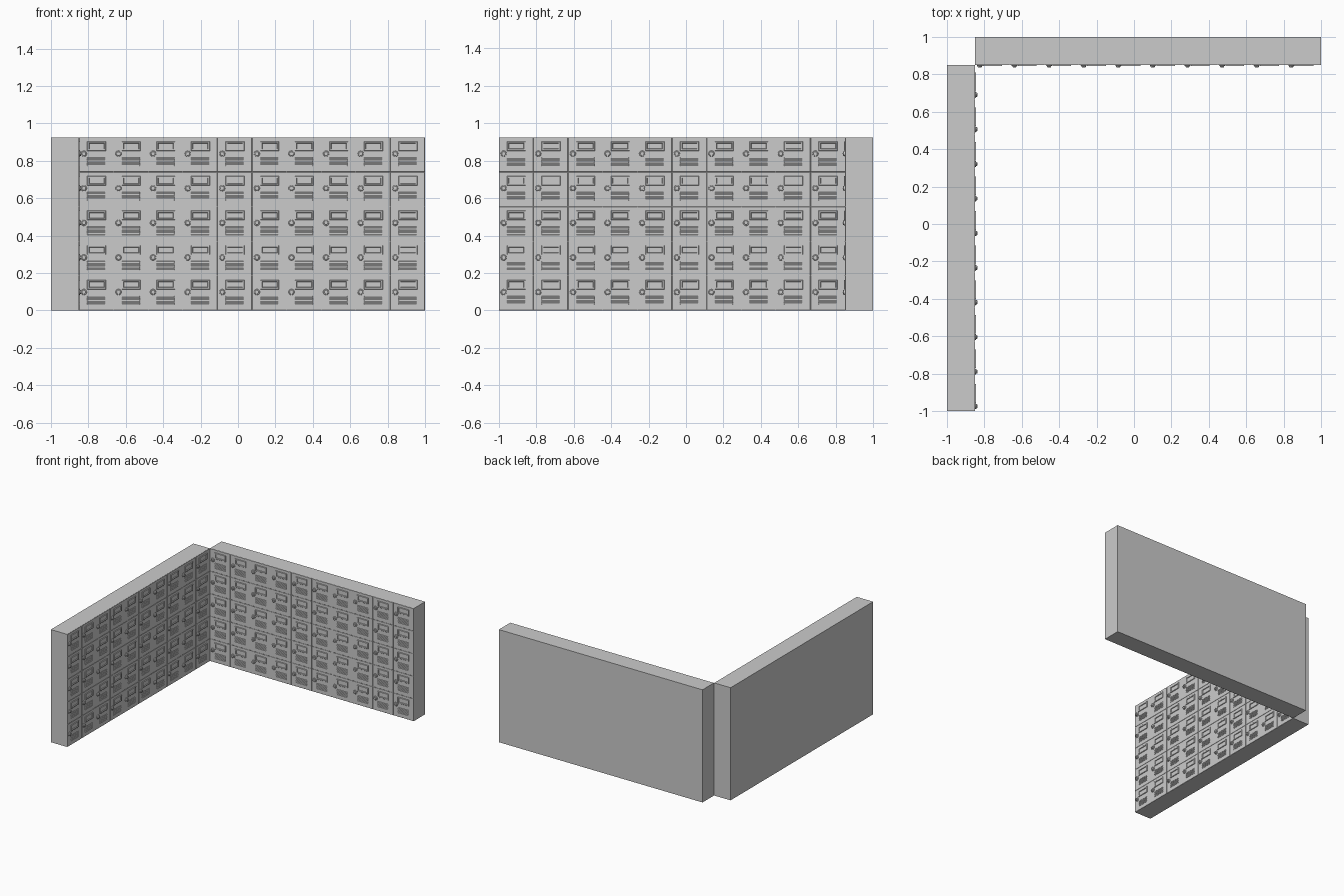
import bpy, bmesh, math
from mathutils import Matrix

if "Cube" in bpy.data.objects:
    bpy.data.objects.remove(bpy.data.objects["Cube"])

CELL, COLS, ROWS, DEPTH = 0.185, 10, 5, 0.15
W, H = CELL * COLS, CELL * ROWS


def rect(cx, cz, hw, hh, out):
    return [(cx + sx * hw, -out, cz + sz * hh)
            for sx, sz in ((-1, -1), (1, -1), (1, 1), (-1, 1))]


def circle(cx, cz, r, out, n=20):
    return [(cx + r * math.cos(2 * math.pi * i / n), -out,
             cz + r * math.sin(2 * math.pi * i / n)) for i in range(n)]


def loft(bm, rings):
    """Skin consecutive rings going outwards (towards -y) and cap the last."""
    loops = [[bm.verts.new(p) for p in ring] for ring in rings]
    n = len(loops[0])
    for a, b in zip(loops, loops[1:]):
        for i in range(n):
            j = (i + 1) % n
            bm.faces.new((a[i], a[j], b[j], b[i]))
    bm.faces.new(loops[-1])


def door(bm):
    c = CELL / 2
    loft(bm, [rect(c, c, c - 0.0008, c - 0.0008, -0.003),
              rect(c, c, c - 0.0008, c - 0.0008, -0.0008),
              rect(c, c, c - 0.0016, c - 0.0016, 0)])


def label_frame(bm):
    x, z = 0.094, 0.138
    loft(bm, [rect(x, z, hw, hh, o) for hw, hh, o in (
        (0.050, 0.025, 0), (0.050, 0.025, 0.004), (0.048, 0.023, 0.006),
        (0.041, 0.016, 0.006), (0.039, 0.014, 0.001))])


def knob(bm):
    x, z = 0.026, 0.098
    loft(bm, [circle(x, z, r, o) for r, o in (
        (0.016, 0), (0.016, 0.003), (0.0145, 0.0045), (0.0115, 0.0045),
        (0.0115, 0.010), (0.010, 0.0115))])
    # turning grip across the knob
    loft(bm, [rect(x, z, 0.009, 0.002, 0.011), rect(x, z, 0.009, 0.002, 0.014)])


def louvres(bm):
    for i in range(8):
        z = 0.034 + i * 0.006
        loft(bm, [rect(0.092, z, 0.048, 0.002, 0),
                  rect(0.092, z - 0.001, 0.047, 0.001, 0.002)])


def add(name, build, matrix, repeat=True, smooth=False):
    bm = bmesh.new()
    build(bm)
    me = bpy.data.meshes.new(name)
    bm.to_mesh(me)
    bm.free()
    ob = bpy.data.objects.new(name, me)
    bpy.context.collection.objects.link(ob)
    ob.matrix_world = matrix
    if smooth:
        bpy.context.view_layer.objects.active = ob
        ob.select_set(True)
        bpy.ops.object.shade_smooth_by_angle(angle=math.radians(30))
        ob.select_set(False)
    if repeat:
        for count, offset in ((COLS, (CELL, 0, 0)), (ROWS, (0, 0, CELL))):
            mod = ob.modifiers.new("grid", 'ARRAY')
            mod.count = count
            mod.use_relative_offset = False
            mod.use_constant_offset = True
            mod.constant_offset_displace = offset


def cabinet(bm):
    bmesh.ops.create_cube(bm, size=1, matrix=Matrix.Translation(
        (W / 2, (DEPTH + 0.002) / 2, H / 2)) @ Matrix.Diagonal((W, DEPTH - 0.002, H, 1)))


# Two identical locker banks meeting at the back left corner
banks = {
    "back": Matrix.Translation((-0.85, 0.85, 0)),
    "left": Matrix.Translation((-0.85, -1, 0)) @ Matrix.Rotation(math.pi / 2, 4, 'Z'),
}
for side, m in banks.items():
    add(side + "_cabinet", cabinet, m, repeat=False)
    add(side + "_doors", door, m)
    add(side + "_label_frames", label_frame, m)
    add(side + "_lock_knobs", knob, m, smooth=True)
    add(side + "_louvres", louvres, m)
